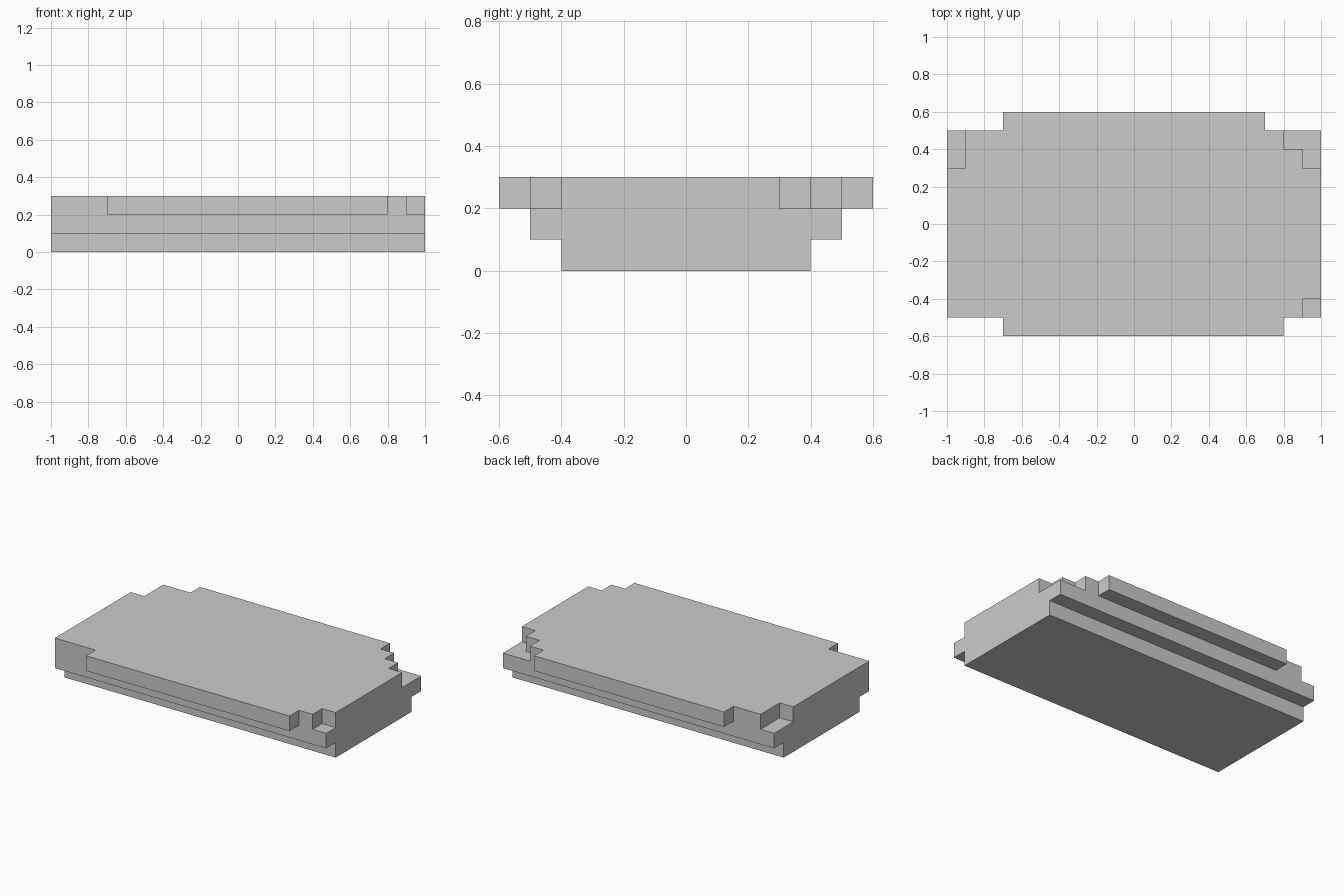
import bpy
import bmesh

if "Cube" in bpy.data.objects:
    bpy.data.objects.remove(bpy.data.objects["Cube"])


def slab(name, outline, z0, z1):
    """Extrude a counter-clockwise outline into a flat slab."""
    bm = bmesh.new()
    face = bm.faces.new([bm.verts.new((x, y, z0)) for x, y in outline])
    top = bmesh.ops.extrude_face_region(bm, geom=[face], use_keep_orig=True)
    verts = [g for g in top["geom"] if isinstance(g, bmesh.types.BMVert)]
    bmesh.ops.translate(bm, verts=verts, vec=(0, 0, z1 - z0))
    bmesh.ops.recalc_face_normals(bm, faces=bm.faces)
    mesh = bpy.data.meshes.new(name)
    bm.to_mesh(mesh)
    bm.free()
    bpy.context.collection.objects.link(bpy.data.objects.new(name, mesh))


def rectangle(hx, hy):
    return [(-hx, -hy), (hx, -hy), (hx, hy), (-hx, hy)]


# Two lower steps, each wider than the one below
slab("base_layer", rectangle(1, 0.4), 0.0, 0.1)
slab("middle_layer", rectangle(1, 0.5), 0.1, 0.2)

# Top slab with irregular stepped corners
top_outline = [
    (-1, -0.5), (-0.7, -0.5), (-0.7, -0.6), (0.8, -0.6),              # front edge
    (0.8, -0.5), (0.9, -0.5), (0.9, -0.4), (1, -0.4),                 # front right corner
    (1, 0.3), (0.9, 0.3), (0.9, 0.4), (0.8, 0.4), (0.8, 0.5),         # back right corner
    (0.7, 0.5), (0.7, 0.6), (-0.7, 0.6), (-0.7, 0.5),                 # back edge
    (-0.9, 0.5), (-0.9, 0.3), (-1, 0.3),                              # back left corner
]
slab("top_layer", top_outline, 0.2, 0.3)
